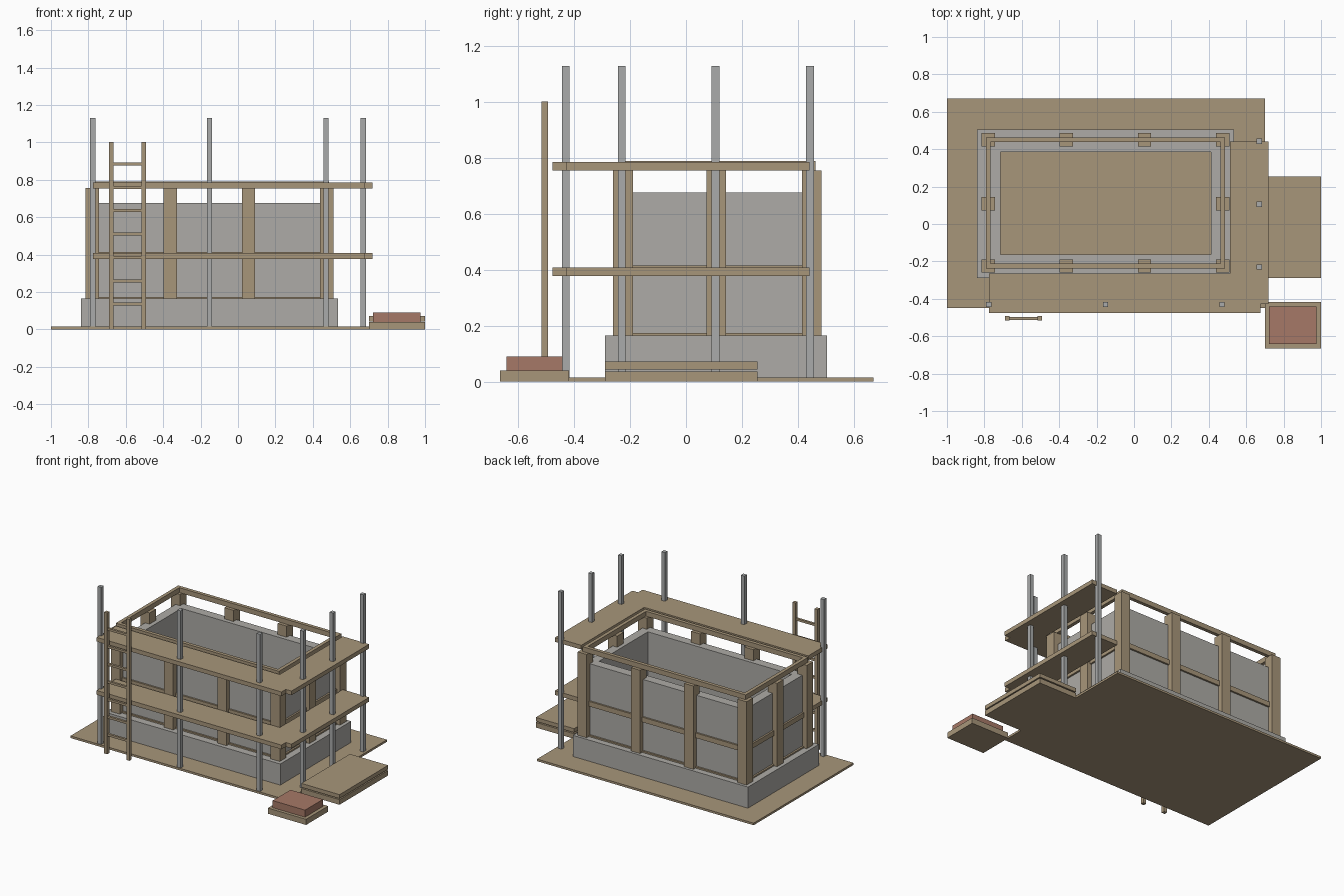
import bpy
import bmesh

cube = bpy.data.objects.get("Cube")
if cube:
    bpy.data.objects.remove(cube, do_unlink=True)


def material(name, r, g, b):
    m = bpy.data.materials.new(name)
    m.use_nodes = True
    m.diffuse_color = (r, g, b, 1)
    m.node_tree.nodes["Principled BSDF"].inputs["Base Color"].default_value = (r, g, b, 1)
    return m


WOOD = material("timber", 0.39, 0.305, 0.195)
CONCRETE = material("concrete", 0.42, 0.41, 0.385)
STEEL = material("steel", 0.40, 0.41, 0.41)
BRICK = material("brick red", 0.38, 0.19, 0.135)


def prism(name, outline, z0, z1, mat):
    """Extrude a flat outline upwards."""
    bm = bmesh.new()
    face = bm.faces.new([bm.verts.new((x, y, z0)) for x, y in outline])
    up = bmesh.ops.extrude_face_region(bm, geom=[face])["geom"]
    bmesh.ops.translate(bm, vec=(0, 0, z1 - z0),
                        verts=[v for v in up if isinstance(v, bmesh.types.BMVert)])
    bmesh.ops.recalc_face_normals(bm, faces=bm.faces)
    return finish(name, bm, mat)


def finish(name, bm, mat):
    mesh = bpy.data.meshes.new(name)
    bm.to_mesh(mesh)
    bm.free()
    mesh.materials.append(mat)
    ob = bpy.data.objects.new(name, mesh)
    bpy.context.collection.objects.link(ob)
    return ob


def rect(x0, x1, y0, y1):
    return [(x0, y0), (x1, y0), (x1, y1), (x0, y1)]


def box(name, x0, x1, y0, y1, z0, z1, mat):
    return prism(name, rect(x0, x1, y0, y1), z0, z1, mat)


def post(name, x, y, width, z0, z1, mat):
    h = width / 2
    return box(name, x - h, x + h, y - h, y + h, z0, z1, mat)


def ring(name, outer, inner, z0, z1, mat):
    """Rectangular frame with an open middle."""
    bm = bmesh.new()
    loops = [[bm.verts.new((x, y, z)) for x, y in rect(*r)]
             for r, z in ((outer, z0), (outer, z1), (inner, z1), (inner, z0))]
    for a, b in zip(loops, loops[1:] + loops[:1]):
        for i in range(4):
            j = (i + 1) % 4
            bm.faces.new((a[i], a[j], b[j], b[i]))
    bmesh.ops.recalc_face_normals(bm, faces=bm.faces)
    return finish(name, bm, mat)


def grow(r, d):
    return (r[0] - d, r[1] + d, r[2] - d, r[3] + d)


# Ground, foundation and concrete infill walls
AXIS = (-0.78, 0.475, -0.225, 0.45)
ROOM = (-0.715, 0.413, -0.162, 0.385)
box("ground_slab", -1, 0.7, -0.45, 0.67, 0, 0.015, WOOD)
ring("foundation", (-0.84, 0.535, -0.29, 0.505), ROOM, 0.004, 0.165, CONCRETE)
ring("infill_walls", AXIS, ROOM, 0.165, 0.677, CONCRETE)

# Timber ring beams at three levels
for level, top in (("bottom", 0.175), ("middle", 0.415), ("top", 0.79)):
    ring(level + "_ring_beam", grow(AXIS, 0.0125), grow(AXIS, -0.0125),
         top - 0.035, top, WOOD)

# Timber posts around the perimeter
for i in range(4):
    x = AXIS[0] + (AXIS[1] - AXIS[0]) * i / 3
    for side, y in (("front", AXIS[2]), ("back", AXIS[3])):
        post(f"{side}_post_{i + 1}", x, y, 0.071, 0.165, 0.756, WOOD)
for side, x in (("right", AXIS[0]), ("left", AXIS[1])):
    post(side + "_middle_post", x, 0.108, 0.071, 0.165, 0.756, WOOD)

# L-shaped scaffold decks with a notched corner
deck = [(-0.775, -0.477), (0.675, -0.477), (0.675, -0.428), (0.72, -0.428),
        (0.72, 0.442), (0.513, 0.442), (0.513, -0.264), (-0.775, -0.264)]
for level, z in (("lower", 0.378), ("upper", 0.755)):
    prism(level + "_scaffold_deck", deck, z, z + 0.03, WOOD)

# Scaffold poles
poles = [(x, -0.43) for x in (-0.777, -0.153, 0.47)]
poles += [(0.67, y) for y in (-0.23, 0.105, 0.443)]
for i, (x, y) in enumerate(poles):
    post(f"scaffold_pole_{i + 1}", x, y, 0.028, 0.001, 1.13, STEEL)

# Ladder
for side, x in (("right", -0.677), ("left", -0.503)):
    post("ladder_rail_" + side, x, -0.505, 0.024, 0, 1.003, WOOD)
for i in range(7):
    z = 0.135 + 0.125 * i
    box(f"ladder_rung_{i + 1}", -0.667, -0.513, -0.513, -0.497, z - 0.008, z + 0.008, WOOD)

# Stacked boards beside the building
box("lower_board_stack", 0.7, 1, -0.29, 0.255, 0, 0.036, WOOD)
box("upper_board_stack", 0.7, 1, -0.29, 0.255, 0.044, 0.072, WOOD)

# Brick pallet
box("brick_pallet", 0.7, 1, -0.665, -0.418, 0, 0.04, WOOD)
box("brick_stack", 0.722, 0.976, -0.642, -0.442, 0.04, 0.09, BRICK)
